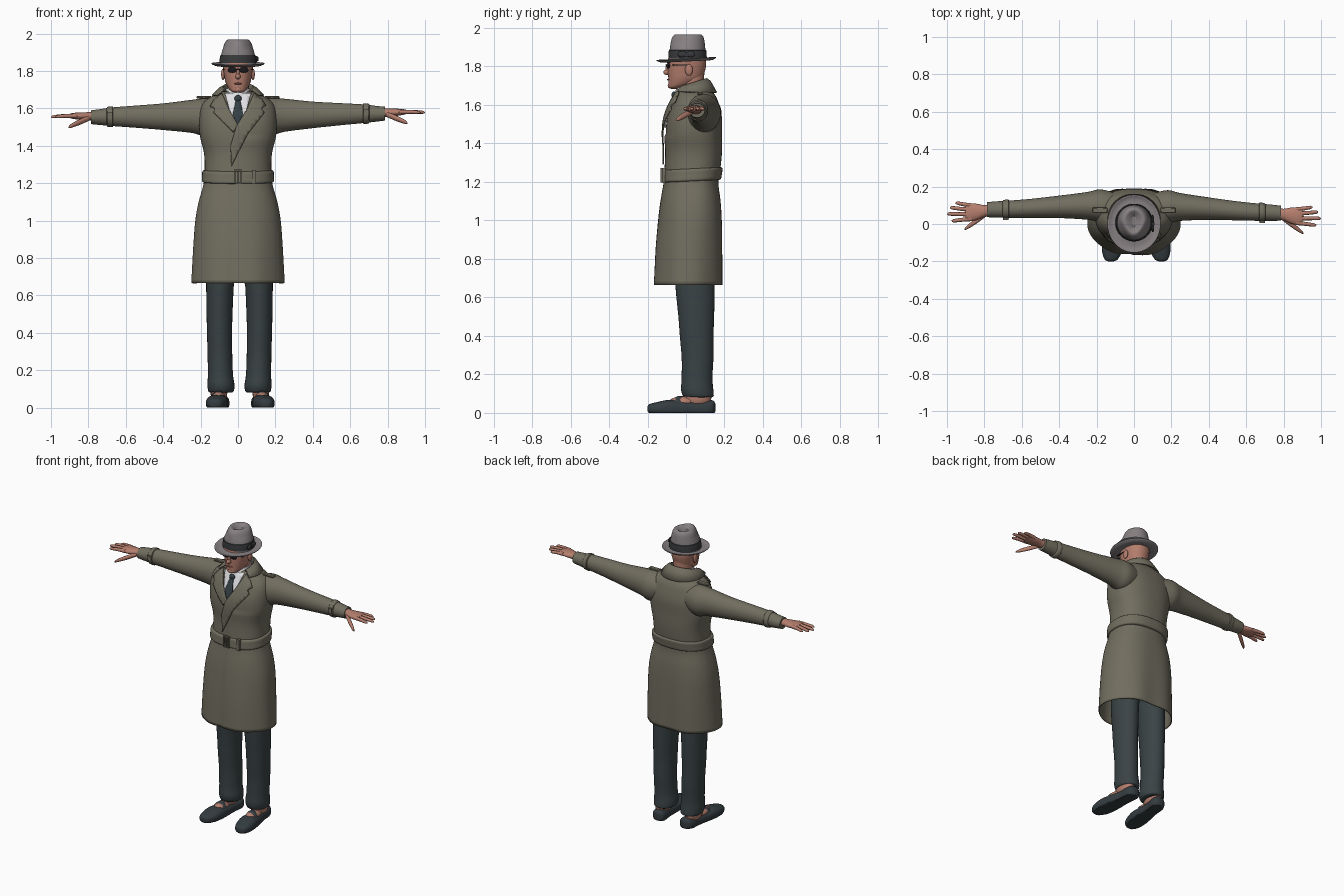
import bpy, bmesh, math
from mathutils import Vector, Matrix

def mat(name, r, g, b):
    m = bpy.data.materials.new(name)
    m.diffuse_color = (r, g, b, 1)
    return m

COAT = mat("coat olive", .165, .155, .115)
SKIN = mat("skin", .46, .21, .155)
LIPS = mat("lips", .32, .12, .10)
TROUSER = mat("trouser slate", .042, .056, .06)
SHOE = mat("shoe dark", .035, .046, .052)
HAT = mat("hat grey", .24, .215, .22)
BAND = mat("band charcoal", .04, .042, .045)
SHIRT = mat("shirt white", .75, .75, .78)
TIE = mat("tie slate", .035, .05, .058)
GLASS = mat("lens black", .01, .01, .012)

def finish(name, bm, m):
    bmesh.ops.recalc_face_normals(bm, faces=bm.faces)
    me = bpy.data.meshes.new(name)
    bm.to_mesh(me)
    bm.free()
    me.materials.append(m)
    ob = bpy.data.objects.new(name, me)
    bpy.context.collection.objects.link(ob)
    return ob

def spline(rows, k):
    """Catmull-Rom refinement of the section rows."""
    out = []
    for i in range(len(rows) - 1):
        q = [rows[max(i - 1, 0)], rows[i], rows[i + 1], rows[min(i + 2, len(rows) - 1)]]
        for j in range(k):
            t = j / k
            out.append([.5 * (2*b + (c-a)*t + (2*a-5*b+4*c-d)*t*t + (3*b-a-3*c+d)*t**3)
                        for a, b, c, d in zip(*q)])
    return out + [list(rows[-1])]

def loft(name, rows, m, axis='z', n=32, p=2, caps=True, k=4, post=None):
    """Skin superellipse sections (t, c1, c2, r1, r2) along an axis."""
    bm, rings = bmesh.new(), []
    for t, c1, c2, r1, r2 in spline(rows, k):
        ring = []
        for i in range(n):
            a = 2 * math.pi * i / n
            u, v = (math.copysign(abs(f)**(2/p), f) for f in (math.cos(a), math.sin(a)))
            u, v = c1 + r1*u, c2 + r2*v
            co = {'z': (u, v, t), 'x': (t, u, v), 'y': (u, t, v)}[axis]
            ring.append(bm.verts.new(post(Vector(co)) if post else co))
        rings.append(ring)
    for a, b in zip(rings, rings[1:]):
        for i in range(n):
            bm.faces.new((a[i], a[(i+1) % n], b[(i+1) % n], b[i]))
    if caps:
        bm.faces.new(rings[0])
        bm.faces.new(rings[-1])
    return finish(name, bm, m)

def ball(name, loc, size, m):
    bm = bmesh.new()
    bmesh.ops.create_uvsphere(bm, u_segments=20, v_segments=12, radius=1,
                              matrix=Matrix.Translation(loc) @ Matrix.Diagonal((*size, 1)))
    return finish(name, bm, m)

def box(name, loc, size, m):
    bm = bmesh.new()
    bmesh.ops.create_cube(bm, size=1, matrix=Matrix.Translation(loc) @ Matrix.Diagonal((*size, 1)))
    return finish(name, bm, m)

def solid(ob, thick, offset=-1):
    md = ob.modifiers.new("thickness", 'SOLIDIFY')
    md.thickness, md.offset = thick, offset

# Coat body: (z, half width, front y, back y)
P = 2.4
prof = [(.665, .245, -.162, .19), (.85, .237, -.152, .19), (1, .227, -.138, .187),
        (1.1, .21, -.125, .18), (1.2, .183, -.108, .168), (1.28, .178, -.103, .18),
        (1.36, .182, -.10, .187), (1.45, .203, -.105, .187), (1.53, .208, -.098, .187),
        (1.6, .20, -.075, .172), (1.645, .17, -.053, .155), (1.68, .105, -.038, .128),
        (1.695, .06, -.02, .10)]
body = [(z, 0, (f+b)/2, w, (b-f)/2) for z, w, f, b in prof]
fine = spline(body, 6)

def front(x, z):
    """Y of the coat's front surface at x, z."""
    for a, b in zip(fine, fine[1:]):
        if z <= b[0]:
            break
    t = min(max((z - a[0]) / (b[0] - a[0]), 0), 1)
    c, w, r = (a[i] + (b[i] - a[i]) * t for i in (2, 3, 4))
    return c - r * (1 - min(abs(x) / w, .97)**P)**(1/P)

def coat_folds(v):
    """Soft skirt folds and the overlapping front edge."""
    if v.z < 1.15:
        k = .022 * (1.15 - v.z) / .5 * math.cos(6 * math.atan2(v.y, v.x))
        v.x, v.y = v.x * (1 + k), v.y * (1 + k)
    if v.y < 0 and -.012 < v.x < .2 and v.z < 1.45:
        v.y -= .008 * (1 - v.x / .2)
    return v

coat = loft("coat_body", body, COAT, n=96, p=P, k=6, caps=False, post=coat_folds)
solid(coat, .006)

def patch(name, outline, off, m):
    """Thin plate laid on the coat front."""
    bm = bmesh.new()
    bm.faces.new([bm.verts.new((x, 0, z)) for x, z in outline])
    for axis, lo, num in ((Vector((1, 0, 0)), -.2, 20), (Vector((0, 0, 1)), 1.26, 22)):
        for i in range(num):
            bmesh.ops.bisect_plane(bm, geom=bm.verts[:] + bm.edges[:] + bm.faces[:],
                                   plane_co=axis * (lo + .0203 * i), plane_no=axis)
    bmesh.ops.triangulate(bm, faces=bm.faces)
    for v in bm.verts:
        v.co.y = front(v.co.x, v.co.z) - off
    solid(finish(name, bm, m), .007, 0)

# Shirt, tie and lapels
patch("shirt_front", [(-.07, 1.68), (.07, 1.68), (.03, 1.53), (0, 1.48), (-.03, 1.53)], .005, SHIRT)
loft("shirt_collar", [(1.645, 0, .022, .075, .085), (1.675, 0, .024, .068, .078),
                      (1.705, 0, .032, .063, .07)], SHIRT)
patch("tie_blade", [(-.011, 1.645), (.011, 1.645), (.028, 1.57), (0, 1.485), (-.028, 1.57)], .012, TIE)
ball("tie_knot", (0, -.062, 1.652), (.019, .013, .019), TIE)
patch("left_lapel", [(.085, 1.68), (.125, 1.65), (.148, 1.615), (.125, 1.60), (.14, 1.575), (.05, 1.46),
                     (-.035, 1.29), (-.04, 1.40), (-.01, 1.50), (.05, 1.60)], .018, COAT)
patch("right_lapel", [(-.085, 1.68), (-.125, 1.65), (-.15, 1.61), (-.125, 1.60), (-.13, 1.575),
                      (-.025, 1.47), (.0, 1.51), (-.05, 1.60)], .014, COAT)

# Folded collar around the back of the neck
bm, prev = bmesh.new(), None
for i in range(41):
    a = math.radians(-125 + 6.25 * i)
    s, c = math.sin(a), math.cos(a)
    row = [bm.verts.new(q) for q in (
        (.07*s, .03 + .068*c, 1.675), (.083*s, .03 + .08*c, 1.712 + .024*c),
        (.10*s, .03 + .095*c, 1.705 + .018*c), (.138*s, .03 + .128*c, 1.668 - .004*c))]
    if prev:
        for j in range(3):
            bm.faces.new((prev[j], prev[j+1], row[j+1], row[j]))
    prev = row
solid(finish("coat_collar", bm, COAT), .008, 0)

# Belt with buckle and loops
tilt = lambda v: Vector((v.x, v.y, v.z + .05 * v.y))
loft("belt", [(1.202, 0, .03, .178, .14), (1.208, 0, .03, .192, .152), (1.235, 0, .033, .192, .154),
              (1.262, 0, .036, .19, .154), (1.268, 0, .036, .176, .142)], COAT, n=64, p=P, post=tilt)
for s in (-1, 1):
    box("buckle_side", (s*.018, -.125, 1.235), (.007, .014, .075), COAT)
    box("buckle_bar", (0, -.125, 1.235 + s*.034), (.04, .014, .007), COAT)
box("buckle_pin", (0, -.125, 1.235), (.006, .012, .065), COAT)
box("belt_loop", (.085, -.113, 1.232), (.02, .02, .074), COAT)

# Sleeves, straps, hands, legs and shoes, one set per side
for s in (-1, 1):
    side = "left" if s > 0 else "right"
    arm = lambda v: Vector((s*v.x, v.y - .012*s*v.x, v.z + .012*s*v.x))
    loft(side + "_sleeve", [(.10, .085, 1.56, .08, .085), (.18, .095, 1.555, .088, .10),
         (.25, .094, 1.56, .074, .088), (.4, .087, 1.56, .06, .071), (.55, .077, 1.562, .051, .059),
         (.67, .071, 1.563, .046, .05), (.74, .069, 1.562, .043, .042), (.785, .067, 1.562, .04, .037)],
         COAT, 'x', post=arm)
    loft(side + "_cuff_strap", [(.668, .071, 1.563, .044, .048), (.672, .071, 1.563, .052, .056),
         (.698, .07, 1.563, .050, .053), (.702, .07, 1.563, .042, .045)], COAT, 'x', k=2, post=arm)
    box(side + "_cuff_buckle", arm(Vector((.685, .02, 1.57))), (.03, .012, .03), COAT)
    ep = box(side + "_epaulette", (s*.182, .073, 1.66), (.08, .03, .014), COAT)
    ep.modifiers.new("round", 'BEVEL').width = .004

    loft(side + "_palm", [(.76, .066, 1.565, .03, .026), (.80, .06, 1.567, .031, .022),
         (.84, .055, 1.568, .043, .02), (.88, .052, 1.57, .047, .016), (.90, .052, 1.57, .04, .011)],
         SKIN, 'x', n=20, post=arm)
    for y0, y1, tip in ((.088, .10, .955), (.065, .075, .985), (.041, .042, .999), (.017, .006, .975)):
        ym = (y0 + y1) / 2
        loft(side + "_finger", [(.865, y0, 1.57, .012, .012), ((.865+tip)/2, ym, 1.57, .0105, .0105),
             (tip - .012, y1, 1.567, .009, .008), (tip, y1, 1.565, .002, .002)],
             SKIN, 'x', n=12, post=arm)
    loft(side + "_thumb", [(.79, .045, 1.56, .014, .014), (.845, .005, 1.537, .015, .015),
         (.89, -.027, 1.518, .011, .011), (.907, -.04, 1.509, .003, .003)], SKIN, 'x', n=12, post=arm)

    leg = lambda v: Vector((.008 + s*v.x, v.y + .006*math.sin(26*v.z)*max(0, .6 - v.z), v.z))
    loft(side + "_trouser_leg", [(1.1, .09, .04, .085, .11), (.85, .095, .045, .08, .108),
         (.66, .104, .047, .074, .102), (.45, .107, .055, .068, .09), (.3, .105, .058, .066, .083),
         (.18, .102, .06, .067, .08), (.12, .099, .058, .072, .084), (.085, .099, .062, .066, .078),
         (.08, .099, .062, .045, .055)], TROUSER, post=leg)
    ball(side + "_ankle", (.01 + s*.112, .06, .08), (.045, .072, .06), SKIN)
    ball(side + "_instep", (.012 + s*.118, -.02, .055), (.038, .07, .03), SKIN)
    # shoe leans outwards towards the toe and is flat underneath
    foot = lambda v: Vector((.012 + s*(v.x + .115 - .1*v.y), v.y, max(v.z, 0)))
    loft(side + "_shoe", [(-.2, 0, .022, .012, .012), (-.19, 0, .022, .034, .024), (-.15, 0, .022, .052, .034),
         (-.09, 0, .024, .058, .044), (-.03, 0, .022, .053, .042), (.05, 0, .022, .045, .04),
         (.11, 0, .024, .046, .042), (.142, 0, .028, .036, .036), (.152, 0, .028, .012, .02)],
         SHOE, 'y', p=2.5, post=foot)
    loft(side + "_shoe_strap", [(-.055, 0, .03, .045, .05), (-.04, 0, .03, .045, .058),
         (-.02, 0, .03, .042, .058), (-.01, 0, .03, .04, .05)], SHOE, 'y', post=foot)

    # Ear and glasses half
    ball(side + "_ear", (s*.08, .015, 1.782), (.01, .02, .03), SKIN)
    ball(side + "_lens", (s*.031, -.092, 1.804), (.025, .009, .014), GLASS)
    box(side + "_glasses_arm", (s*.0765, -.025, 1.808), (.006, .09, .006), GLASS)
    ball(side + "_brow", (s*.032, -.09, 1.823), (.024, .01, .006), SKIN)

# Head and neck
loft("neck", [(1.62, 0, .03, .062, .06), (1.70, 0, .032, .058, .062), (1.78, 0, .035, .06, .06)], SKIN)
loft("head", [(1.684, 0, -.055, .018, .022), (1.692, 0, -.05, .036, .04), (1.71, 0, -.025, .053, .066),
              (1.74, 0, -.004, .067, .088), (1.775, 0, .002, .074, .096), (1.81, 0, .005, .079, .099),
              (1.85, 0, .005, .08, .095), (1.90, 0, .005, .06, .07)], SKIN, p=2.2)
ball("nose", (0, -.098, 1.77), (.014, .019, .015), SKIN)
ball("nose_bridge", (0, -.094, 1.787), (.009, .013, .028), SKIN)
ball("mouth", (0, -.09, 1.732), (.022, .008, .005), LIPS)
ball("chin", (0, -.078, 1.70), (.024, .017, .015), SKIN)
box("glasses_bridge", (0, -.104, 1.808), (.018, .006, .005), GLASS)

# Hat: pinched, dented crown, brim, band and bow
def pinch(v):
    if v.z > 1.9 and v.y < .02:
        v.x *= 1 - min(.3, (.02 - v.y) * (v.z - 1.9) * 60)
    return v

loft("hat_crown", [(1.832, 0, .008, .098, .098), (1.885, 0, .008, .09, .093), (1.925, 0, .009, .08, .088),
                   (1.952, 0, .01, .071, .081), (1.967, 0, .012, .055, .066), (1.962, 0, .014, .036, .05),
                   (1.945, 0, .014, .01, .03)], HAT, n=40, post=pinch)
loft("hat_brim", [(1.838, 0, .004, .08, .085), (1.834, 0, .004, .115, .128), (1.842, 0, .002, .139, .152),
                  (1.836, 0, .002, .14, .153), (1.826, 0, .004, .115, .128), (1.828, 0, .004, .08, .085)],
     HAT, n=48, k=3, post=tilt)
loft("hat_band", [(1.842, 0, .008, .1, .1), (1.86, 0, .008, .0985, .0995), (1.884, 0, .008, .094, .097),
                  (1.885, 0, .008, .085, .088)], BAND, n=40, k=2)
for y in (-.02, .024):
    ball("hat_bow_loop", (.1, y, 1.864), (.008, .024, .016), BAND)
box("hat_bow_knot", (.102, .002, 1.864), (.014, .014, .022), BAND)

# Smooth shading with sharp edges kept
bpy.ops.object.select_all(action='SELECT')
bpy.context.view_layer.objects.active = coat
bpy.ops.object.shade_smooth_by_angle(angle=math.radians(40))
